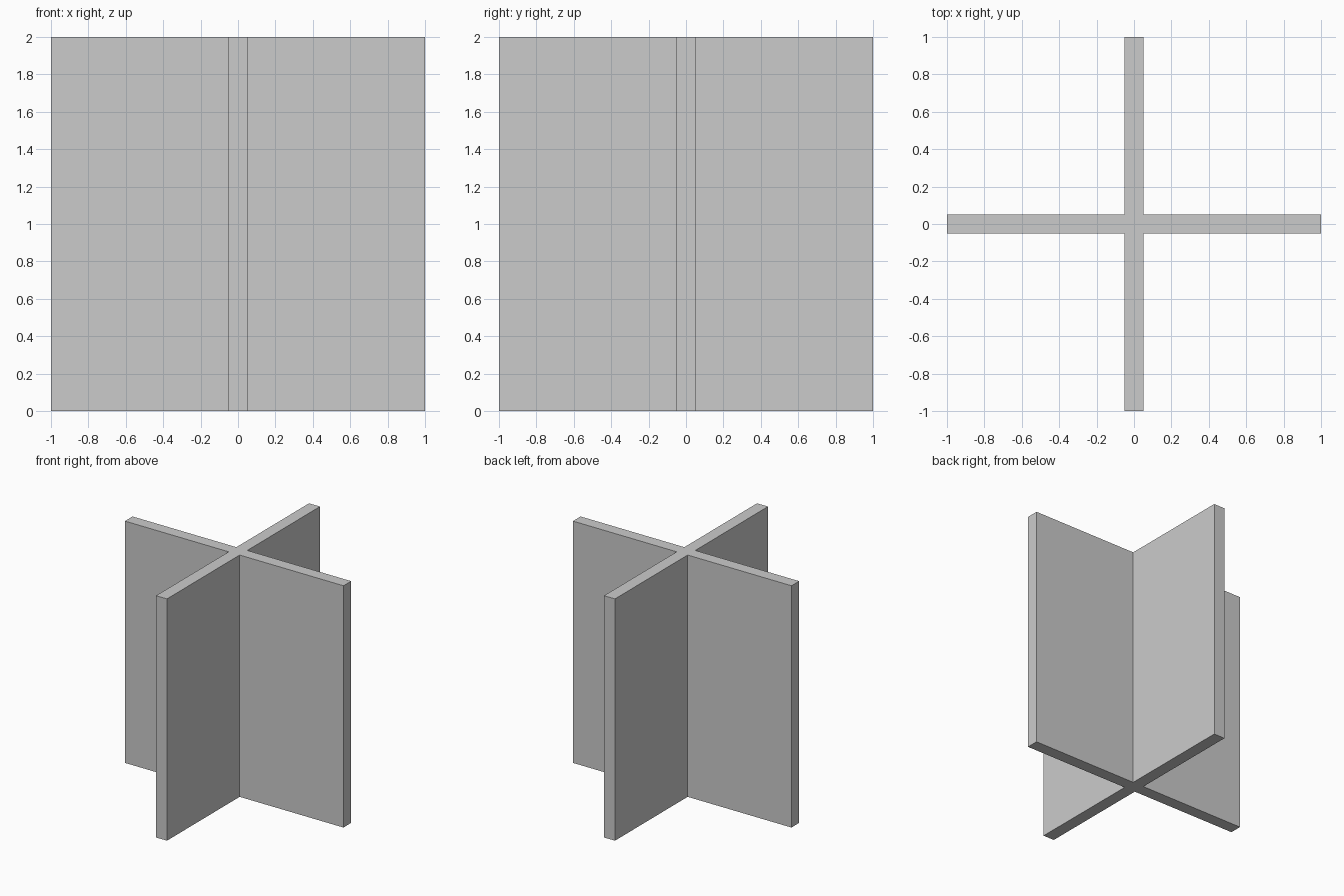
import bpy
import bmesh

if "Cube" in bpy.data.objects:
    bpy.data.objects.remove(bpy.data.objects["Cube"])

HALF, T, HEIGHT = 1.0, 0.05, 2.0

# Plus-shaped outline: one arm's three corners, turned through four quarters
arm = [(HALF, -T), (HALF, T), (T, T)]
outline = []
for _ in range(4):
    outline += arm
    arm = [(-y, x) for x, y in arm]

# Extrude the outline into two crossed upright panels
bm = bmesh.new()
base = bm.faces.new([bm.verts.new((x, y, 0)) for x, y in outline])
top = bmesh.ops.extrude_face_region(bm, geom=[base], use_keep_orig=True)
verts = [v for v in top["geom"] if isinstance(v, bmesh.types.BMVert)]
bmesh.ops.translate(bm, verts=verts, vec=(0, 0, HEIGHT))
bmesh.ops.recalc_face_normals(bm, faces=bm.faces)

mesh = bpy.data.meshes.new("crossed_panels")
bm.to_mesh(mesh)
bm.free()
bpy.context.collection.objects.link(bpy.data.objects.new("crossed_panels", mesh))
